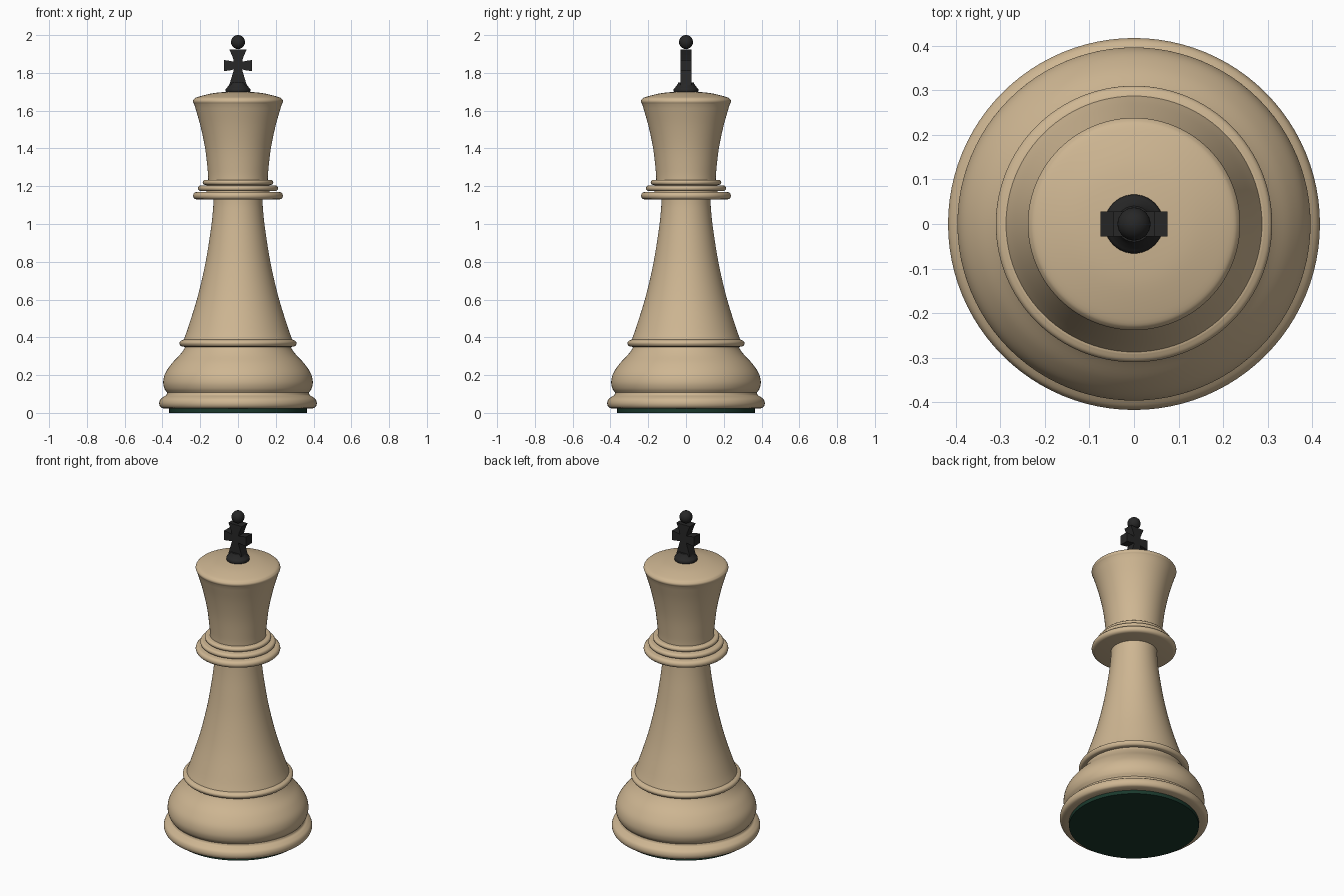
import bpy, bmesh
from math import pi, cos, sin, radians
from mathutils import Vector

if "Cube" in bpy.data.objects:
    bpy.data.objects.remove(bpy.data.objects["Cube"])


def material(name, color):
    m = bpy.data.materials.new(name)
    m.diffuse_color = color
    m.use_nodes = True
    m.node_tree.nodes["Principled BSDF"].inputs["Base Color"].default_value = m.diffuse_color
    return m


wood = material("wood", (0.62, 0.47, 0.29, 1))
black = material("black", (0.02, 0.02, 0.02, 1))
green = material("green_felt", (0.01, 0.04, 0.025, 1))


def finish(name, bm, mat):
    bmesh.ops.remove_doubles(bm, verts=bm.verts, dist=1e-5)
    bmesh.ops.recalc_face_normals(bm, faces=bm.faces)
    mesh = bpy.data.meshes.new(name)
    bm.to_mesh(mesh)
    bm.free()
    ob = bpy.data.objects.new(name, mesh)
    bpy.context.collection.objects.link(ob)
    mesh.materials.append(mat)
    bpy.ops.object.select_all(action='DESELECT')
    ob.select_set(True)
    bpy.context.view_layer.objects.active = ob
    bpy.ops.object.shade_smooth_by_angle(angle=radians(35))
    return ob


def smooth(pts, steps=5):
    # Catmull-Rom curve through the profile points
    p = [Vector(q) for q in pts]
    p = [2 * p[0] - p[1]] + p + [2 * p[-1] - p[-2]]
    out = []
    for a, b, c, d in zip(p, p[1:], p[2:], p[3:]):
        for i in range(steps):
            t = i / steps
            out.append(0.5 * (2 * b + (c - a) * t + (2 * a - 5 * b + 4 * c - d) * t * t
                              + (3 * b - a - 3 * c + d) * t ** 3))
    return out + [p[-2]]


def lathe(name, sections, mat, sides=96):
    # Each section is smooth; joints between sections stay sharp
    pts = [v for s in sections for v in (smooth(s) if len(s) > 2 else map(Vector, s))]
    bm = bmesh.new()
    vs = [bm.verts.new((max(r, 0), 0, z)) for r, z in pts]
    edges = [bm.edges.new(e) for e in zip(vs, vs[1:])]
    bmesh.ops.spin(bm, geom=vs + edges, cent=(0, 0, 0), axis=(0, 0, 1),
                   angle=2 * pi, steps=sides, use_merge=True)
    return finish(name, bm, mat)


def bead(r_in, r_out, z0, z1):
    # Half-round moulding section
    h = (z1 - z0) / 2
    return [(r_in, z0)] + [(r_out - h + h * cos(a), z0 + h + h * sin(a))
                           for a in [pi * (k / 6 - 0.5) for k in range(7)]] + [(r_in, z1)]


# Felt pad
lathe("felt_pad", [[(0, 0), (0.365, 0)], [(0.365, 0), (0.365, 0.024)],
                   [(0.365, 0.024), (0, 0.024)]], green)

# Foot with rounded rim and bulging body
lathe("base", [
    [(0, 0.022), (0.385, 0.022)],
    [(0.385, 0.022), (0.408, 0.029), (0.417, 0.048), (0.412, 0.07), (0.395, 0.085),
     (0.38, 0.094), (0.375, 0.107)],
    [(0.375, 0.107), (0.39, 0.13), (0.396, 0.165), (0.385, 0.21), (0.352, 0.26),
     (0.31, 0.305), (0.287, 0.335), (0.28, 0.352)],
    [(0.28, 0.352), (0, 0.352)]], wood)
lathe("base_ring", [[(0, 0.35), (0.285, 0.35)],
                    [(0.285, 0.35), (0.302, 0.354), (0.31, 0.368), (0.305, 0.38), (0.29, 0.388)],
                    [(0.29, 0.388), (0, 0.388)]], wood)

# Tapering stem
lathe("stem", [[(0.29, 0.38), (0.265, 0.45), (0.215, 0.61), (0.173, 0.79),
                (0.144, 0.97), (0.132, 1.08), (0.13, 1.14)]], wood)

# Three stacked collar rings
for i, (r, z0, z1) in enumerate([(0.238, 1.13, 1.17), (0.212, 1.174, 1.204), (0.187, 1.207, 1.234)]):
    lathe(f"collar_ring_{i + 1}", [[q] for q in bead(0, r, z0, z1)], wood)
lathe("collar_core", [[(0.168, 1.15), (0.168, 1.22)]], wood)

# Flared head with domed top
lathe("head", [
    [(0.157, 1.22), (0.16, 1.28), (0.174, 1.4), (0.199, 1.52), (0.232, 1.635)],
    [(0.232, 1.635), (0.238, 1.648), (0.234, 1.66), (0.215, 1.672), (0.14, 1.691),
     (0.07, 1.699), (0, 1.702)]], wood)

# Finial foot under the cross
lathe("cross_foot", [
    [(0, 1.695), (0.062, 1.695)],
    [(0.062, 1.695), (0.066, 1.705), (0.064, 1.716), (0.055, 1.726), (0.046, 1.738), (0.04, 1.75)],
    [(0.04, 1.75), (0, 1.75)]], black, 48)

# Cross with flaring arms, extruded from half an outline mirrored in x
half = [(0.046, 1.735), (0.036, 1.77), (0.025, 1.805), (0.022, 1.818), (0.04, 1.814), (0.075, 1.809),
        (0.075, 1.868), (0.04, 1.863), (0.022, 1.859), (0.027, 1.88), (0.046, 1.925)]
outline = half + [(-x, z) for x, z in reversed(half)]
bm = bmesh.new()
face = bm.faces.new([bm.verts.new((x, -0.028, z)) for x, z in outline])
ext = bmesh.ops.extrude_face_region(bm, geom=[face])
bmesh.ops.translate(bm, vec=(0, 0.056, 0),
                    verts=[g for g in ext["geom"] if isinstance(g, bmesh.types.BMVert)])
finish("cross", bm, black)

# Ball on top of the cross
bm = bmesh.new()
bmesh.ops.create_uvsphere(bm, u_segments=32, v_segments=16, radius=0.037)
bmesh.ops.translate(bm, vec=(0, 0, 1.963), verts=bm.verts)
finish("top_ball", bm, black)
